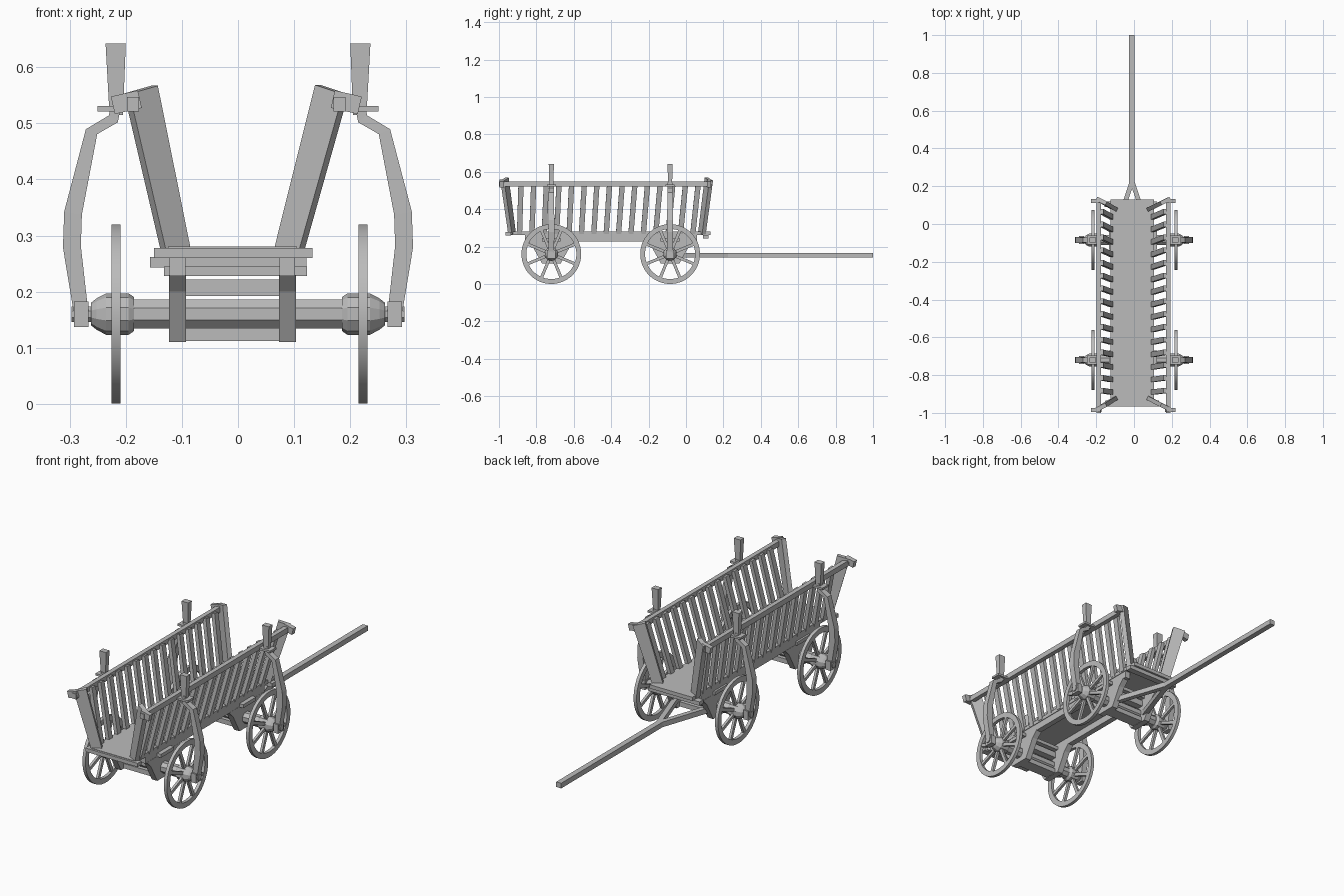
import bpy, bmesh, math
from mathutils import Vector, Matrix

if "Cube" in bpy.data.objects:
    bpy.data.objects.remove(bpy.data.objects["Cube"])

wood = bpy.data.materials.new("grey_wood")
wood.use_nodes = True
wood.diffuse_color = (0.5, 0.5, 0.5, 1)
wood.node_tree.nodes["Principled BSDF"].inputs["Base Color"].default_value = wood.diffuse_color

MID = -0.01            # body centreline
AXLE_Z = 0.16
AXLES = {"rear": -0.72, "front": -0.085}
SIDES = {"left": 1, "right": -1}


def finish(name, bm):
    bmesh.ops.recalc_face_normals(bm, faces=bm.faces)
    mesh = bpy.data.meshes.new(name)
    bm.to_mesh(mesh)
    bm.free()
    mesh.materials.append(wood)
    obj = bpy.data.objects.new(name, mesh)
    bpy.context.collection.objects.link(obj)
    return obj


def add_box(bm, x, y, z):
    """Box from (min, max) pairs."""
    lo, hi = Vector((x[0], y[0], z[0])), Vector((x[1], y[1], z[1]))
    m = Matrix.Translation((lo + hi) / 2) @ Matrix.Diagonal((*(hi - lo), 1))
    bmesh.ops.create_cube(bm, size=1, matrix=m)


def box(name, x, y, z):
    bm = bmesh.new()
    add_box(bm, x, y, z)
    return finish(name, bm)


def add_beam(bm, points, widths, side):
    """Rectangular bar along a path; widths are (along side, across side)."""
    pts = [Vector(p) for p in points]
    rings = []
    for i, p in enumerate(pts):
        tangent = (pts[min(i + 1, len(pts) - 1)] - pts[max(i - 1, 0)]).normalized()
        a = Vector(side)
        a = (a - tangent * a.dot(tangent)).normalized()
        b = tangent.cross(a)
        w = widths[min(i, len(widths) - 1)]
        rings.append([bm.verts.new(p + a * w[0] / 2 * s + b * w[1] / 2 * t)
                      for s, t in ((-1, -1), (1, -1), (1, 1), (-1, 1))])
    for r, q in zip(rings, rings[1:]):
        for k in range(4):
            bm.faces.new((r[k], r[(k + 1) % 4], q[(k + 1) % 4], q[k]))
    bm.faces.new(rings[0])
    bm.faces.new(rings[-1])


def beam(name, points, widths, side):
    bm = bmesh.new()
    add_beam(bm, points, widths, side)
    return finish(name, bm)


def add_lathe(bm, profile, n, centre, closed=False):
    """Spin an (x, radius) profile about an x-parallel line."""
    c = Vector(centre)
    rings = []
    for x, r in profile:
        rings.append([bm.verts.new(c + Vector((x, r * math.cos(t), r * math.sin(t))))
                      for t in (2 * math.pi * (k + 0.5) / n for k in range(n))])
    pairs = list(zip(rings, rings[1:]))
    if closed:
        pairs.append((rings[-1], rings[0]))
    else:
        bm.faces.new(rings[0])
        bm.faces.new(rings[-1])
    for r, q in pairs:
        for k in range(n):
            bm.faces.new((r[k], r[(k + 1) % n], q[(k + 1) % n], q[k]))


def prism(name, outline, x):
    """Extrude a (y, z) outline between two x values."""
    bm = bmesh.new()
    face = bm.faces.new([bm.verts.new((x[0], y, z)) for y, z in outline])
    out = bmesh.ops.extrude_face_region(bm, geom=[face])
    verts = [v for v in out["geom"] if isinstance(v, bmesh.types.BMVert)]
    bmesh.ops.translate(bm, verts=verts, vec=(x[1] - x[0], 0, 0))
    return finish(name, bm)


# Floor, its end bars and the long bearers underneath
box("floor", (MID - 0.115, MID + 0.115), (-0.955, 0.13), (0.262, 0.28))
box("rear_floor_bar", (-0.15, 0.133), (-0.965, -0.935), (0.26, 0.278))
box("front_floor_bar", (-0.157, 0.122), (0.09, 0.12), (0.243, 0.262))
for side, s in SIDES.items():
    cx = MID + s * 0.098
    box(side + "_bearer", (cx - 0.014, cx + 0.014), (-0.86, 0.06), (0.228, 0.262))

# Slatted sides
for side, s in SIDES.items():
    rail_x = s * 0.184 - 0.003
    foot_x = MID + s * 0.108
    beam(side + "_top_rail", [(rail_x, -1, 0.534), (rail_x, 0.135, 0.534)],
         [(0.022, 0.026)], (1, 0, 0))
    bm = bmesh.new()
    for i in range(15):
        y = -0.89 + i * 0.0662
        lean = 0.008 + i * 0.0015
        add_beam(bm, [(foot_x, y, 0.27), (rail_x - s * 0.016, y + lean, 0.54)],
                 [(0.028, 0.018)], (0, 1, 0.0))
    finish(side + "_slats", bm)
    for end, y0, y1, d in (("rear", -0.93, -0.97, -1), ("front", 0.085, 0.122, 1)):
        beam(f"{end}_{side}_corner_post",
             [(foot_x - s * 0.008, y0, 0.27), (rail_x - s * 0.014, y1, 0.56)],
             [(0.048, 0.022), (0.058, 0.022)], (s, 0.5 * d, 0))
    # Small cleats across the rail ends
    for end, y in (("rear", -0.985), ("front", 0.122)):
        cx = rail_x + s * 0.012
        beam(f"{end}_{side}_cleat", [(cx - s * 0.024, y, 0.543), (cx + s * 0.024, y, 0.532)],
             [(0.022, 0.032)], (0, 1, 0))

# Running gear, repeated at each axle
for end, ay in AXLES.items():
    bm = bmesh.new()
    add_lathe(bm, [(-0.2, 0.028), (0.2, 0.028)], 8, (0, ay, AXLE_Z))
    finish(end + "_axle", bm)
    box(end + "_bolster", (MID - 0.122, MID + 0.133), (ay - 0.05, ay + 0.05), (0.228, 0.245))
    box(end + "_upper_tie", (MID - 0.09, MID + 0.09), (ay - 0.035, ay + 0.035), (0.192, 0.222))
    box(end + "_lower_tie", (MID - 0.09, MID + 0.09), (ay - 0.03, ay + 0.03), (0.112, 0.135))
    for side, s in SIDES.items():
        tag = f"{end}_{side}_"
        bx = MID + s * 0.098
        prism(tag + "bracket", [(ay - 0.13, 0.23), (ay + 0.13, 0.23), (ay + 0.1, 0.2),
                                (ay + 0.05, 0.11), (ay - 0.05, 0.11), (ay - 0.1, 0.2)],
              (bx - 0.015, bx + 0.015))

        # Wheel: rim and spokes
        wx = s * 0.22 + 0.003
        bm = bmesh.new()
        add_lathe(bm, [(-0.008, 0.134), (-0.008, 0.16), (0.008, 0.16), (0.008, 0.134)],
                  40, (wx, ay, AXLE_Z), closed=True)
        for k in range(8):
            t = math.pi * (k + 0.5) / 4
            d = Vector((0, math.cos(t), math.sin(t)))
            c = Vector((wx, ay, AXLE_Z))
            add_beam(bm, [c + d * 0.025, c + d * 0.138], [(0.012, 0.016)], (1, 0, 0))
        wheel = finish(tag + "wheel", bm)

        # Hub and axle end
        bm = bmesh.new()
        add_lathe(bm, [(s * x, r) for x, r in ((0.185, 0.03), (0.195, 0.037), (0.235, 0.037),
                                               (0.252, 0.028), (0.262, 0.02))],
                  10, (0, ay, AXLE_Z))
        add_lathe(bm, [(s * 0.255, 0.015), (s * 0.297, 0.015)], 8, (0, ay, AXLE_Z))
        finish(tag + "hub", bm)
        box(tag + "axle_cap", sorted((s * 0.266, s * 0.292)),
            (ay - 0.022, ay + 0.022), (0.137, 0.182))

        # Bent stake, its flared tip and the collar tying it to the rail
        beam(tag + "stake", [(s * x, ay, z) for x, z in ((0.28, 0.165), (0.296, 0.28), (0.294, 0.34),
                                                         (0.261, 0.485), (0.222, 0.508), (0.217, 0.54))],
             [(0.03, 0.026), (0.032, 0.032), (0.032, 0.032), (0.028, 0.022), (0.026, 0.02)],
             (0, 1, 0))
        beam(tag + "stake_tip", [(s * 0.217, ay, 0.515), (s * 0.218, ay, 0.642)],
             [(0.02, 0.024), (0.028, 0.036)], (0, 1, 0))
        box(tag + "collar", sorted((s * 0.175, s * 0.25)),
            (ay - 0.024, ay + 0.024), (0.521, 0.531))

# Pulling pole with its fork
beam("pole", [(MID - 0.002, 0.2, 0.153), (MID - 0.002, 1, 0.153)], [(0.027, 0.025)], (1, 0, 0))
for side, s in SIDES.items():
    beam(side + "_fork_arm", [(MID + s * 0.002, 0.22, 0.153), (MID + s * 0.09, -0.04, 0.153)],
         [(0.024, 0.025)], (1, 0, 0))

# Smooth the round rims and keep their edges sharp
bpy.ops.object.select_all(action="DESELECT")
for obj in bpy.context.collection.objects:
    if obj.name.endswith("_wheel"):
        obj.select_set(True)
        bpy.context.view_layer.objects.active = obj
bpy.ops.object.shade_smooth_by_angle(angle=math.radians(30))
